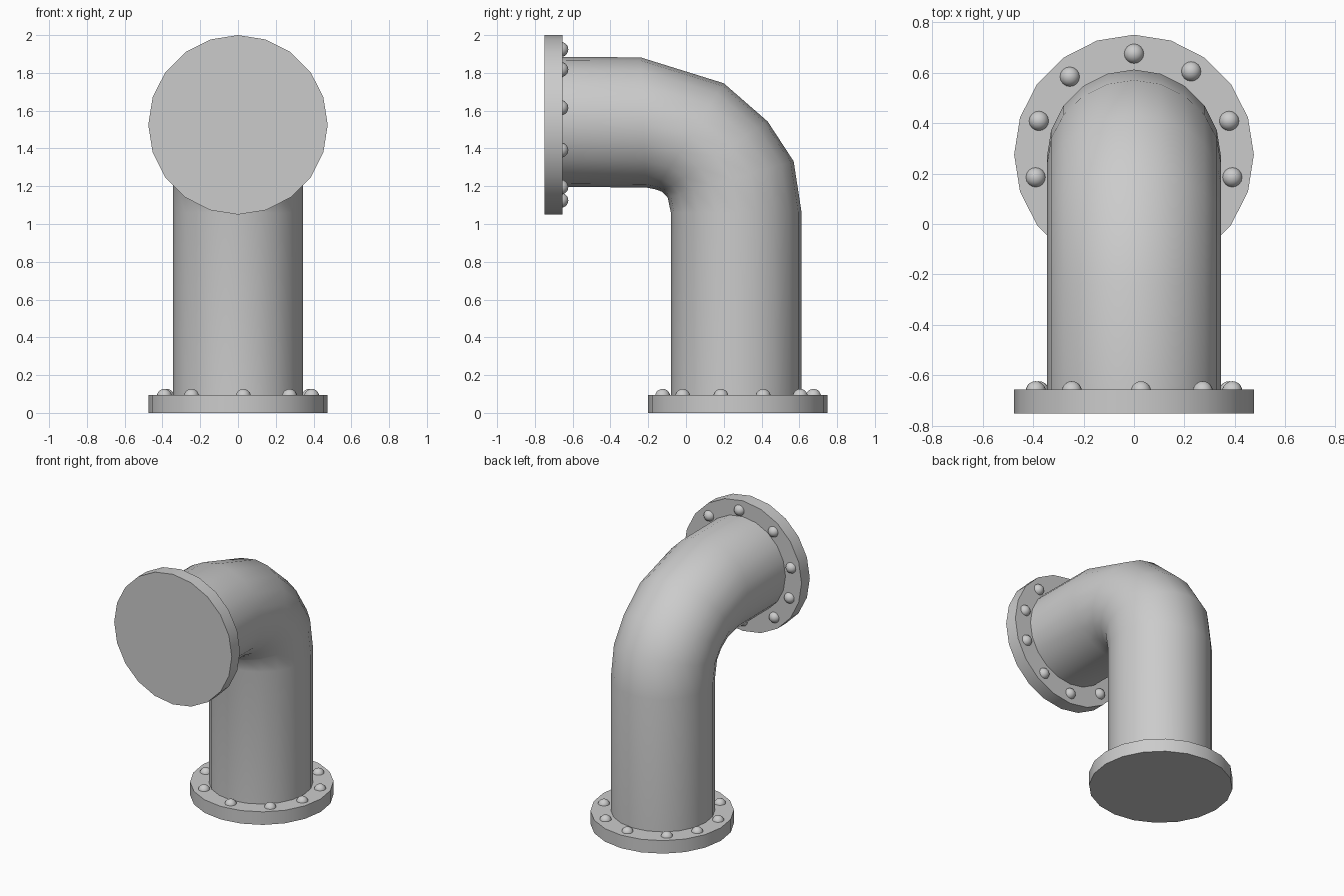
import bpy, bmesh
from math import sin, cos, pi, radians
from mathutils import Matrix, Vector

if "Cube" in bpy.data.objects:
    bpy.data.objects.remove(bpy.data.objects["Cube"])


def make_object(name, bm, smooth):
    bmesh.ops.recalc_face_normals(bm, faces=bm.faces)
    mesh = bpy.data.meshes.new(name)
    bm.to_mesh(mesh)
    bm.free()
    for p in mesh.polygons:
        p.use_smooth = smooth
    ob = bpy.data.objects.new(name, mesh)
    bpy.context.collection.objects.link(ob)
    return ob


# Elbow pipe: rings given by outer and inner (y, z) points of the bend
SIDES, R = 20, 0.345
rings = [((0.612, 0.05), (-0.08, 0.05)),
         ((0.612, 1.06), (-0.08, 1.06)),
         ((0.57, 1.332), (-0.097, 1.14)),
         ((0.432, 1.543), (-0.125, 1.17)),
         ((0.2, 1.745), (-0.16, 1.183)),
         ((-0.24, 1.882), (-0.21, 1.193)),
         ((-0.70, 1.885), (-0.70, 1.197))]
bm = bmesh.new()
loops = []
for outer, inner in rings:
    o, i = Vector((0, *outer)), Vector((0, *inner))
    c, half = (o + i) / 2, (o - i) / 2
    loops.append([bm.verts.new(c + half * cos(2 * pi * k / SIDES)
                               + Vector((R * sin(2 * pi * k / SIDES), 0, 0)))
                  for k in range(SIDES)])
for a, b in zip(loops, loops[1:]):
    for k in range(SIDES):
        n = (k + 1) % SIDES
        bm.faces.new((a[k], a[n], b[n], b[k]))
make_object("elbow_pipe", bm, True)

# Unevenly spaced bolts, degrees measured from +y of the flange
BOLT_ANGLES = (0, 34.5, 70.5, 103, 137, 176, 218, 257, 289.5, 320.5)


def flange(prefix, matrix):
    # Flat disc with a vertex on each axis
    bm = bmesh.new()
    bmesh.ops.create_cone(bm, cap_ends=True, segments=20, radius1=0.475,
                          radius2=0.475, depth=0.095,
                          matrix=Matrix.Translation((0, 0, 0.0475)))
    ob = make_object(prefix + "_flange", bm, True)
    ob.matrix_world = matrix
    ob.data.set_sharp_from_angle(angle=radians(30))
    # Round bolt heads
    bm = bmesh.new()
    for deg in BOLT_ANGLES:
        a = radians(deg)
        bmesh.ops.create_uvsphere(
            bm, u_segments=16, v_segments=10, radius=0.04,
            matrix=Matrix.Translation((0.4 * sin(a), 0.4 * cos(a), 0.087)))
    make_object(prefix + "_bolts", bm, True).matrix_world = matrix


flange("base", Matrix.Translation((0, 0.275, 0)))
flange("outlet", Matrix.Translation((0, -0.75, 1.525)) @ Matrix.Rotation(-pi / 2, 4, 'X'))
